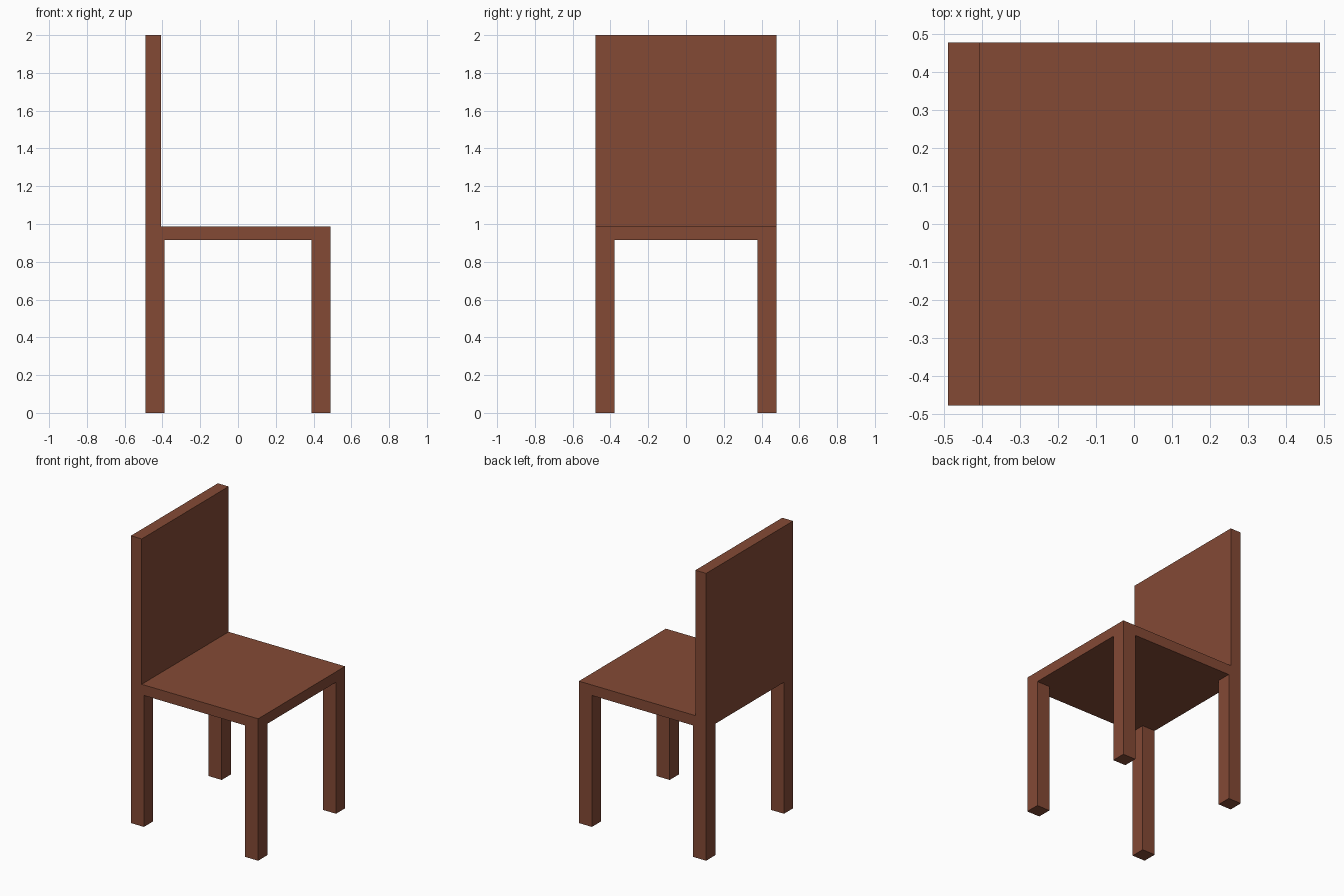
import bpy

if "Cube" in bpy.data.objects:
    bpy.data.objects.remove(bpy.data.objects["Cube"])

W, D = 0.49, 0.478            # half extents in x and y
SEAT_LOW, SEAT_TOP, TOP = 0.915, 0.988, 2.0
LEG = 0.1

wood = bpy.data.materials.new("brown wood")
wood.diffuse_color = (0.231, 0.068, 0.036, 1.0)
wood.use_nodes = True
wood.node_tree.nodes["Principled BSDF"].inputs["Base Color"].default_value = wood.diffuse_color


def box(name, lo, hi):
    """Flat-shaded box between two corners."""
    bpy.ops.mesh.primitive_cube_add(size=1, location=[(a + b) / 2 for a, b in zip(lo, hi)])
    obj = bpy.context.object
    obj.name = name
    obj.scale = [b - a for a, b in zip(lo, hi)]
    bpy.ops.object.transform_apply(location=False, rotation=False, scale=True)
    obj.data.materials.append(wood)
    return obj


# seat slab
box("seat", (-W, -D, SEAT_LOW), (W, D, SEAT_TOP))

# solid backrest standing on the seat's -x edge
box("backrest", (-W, -D, SEAT_TOP), (-0.407, D, TOP))

# four square legs flush with the seat corners
for x_name, x in (("back", -W), ("front", W - LEG)):
    for y_name, y in (("right", -D), ("left", D - LEG)):
        box(f"{x_name}_{y_name}_leg", (x, y, 0), (x + LEG, y + LEG, SEAT_LOW))
